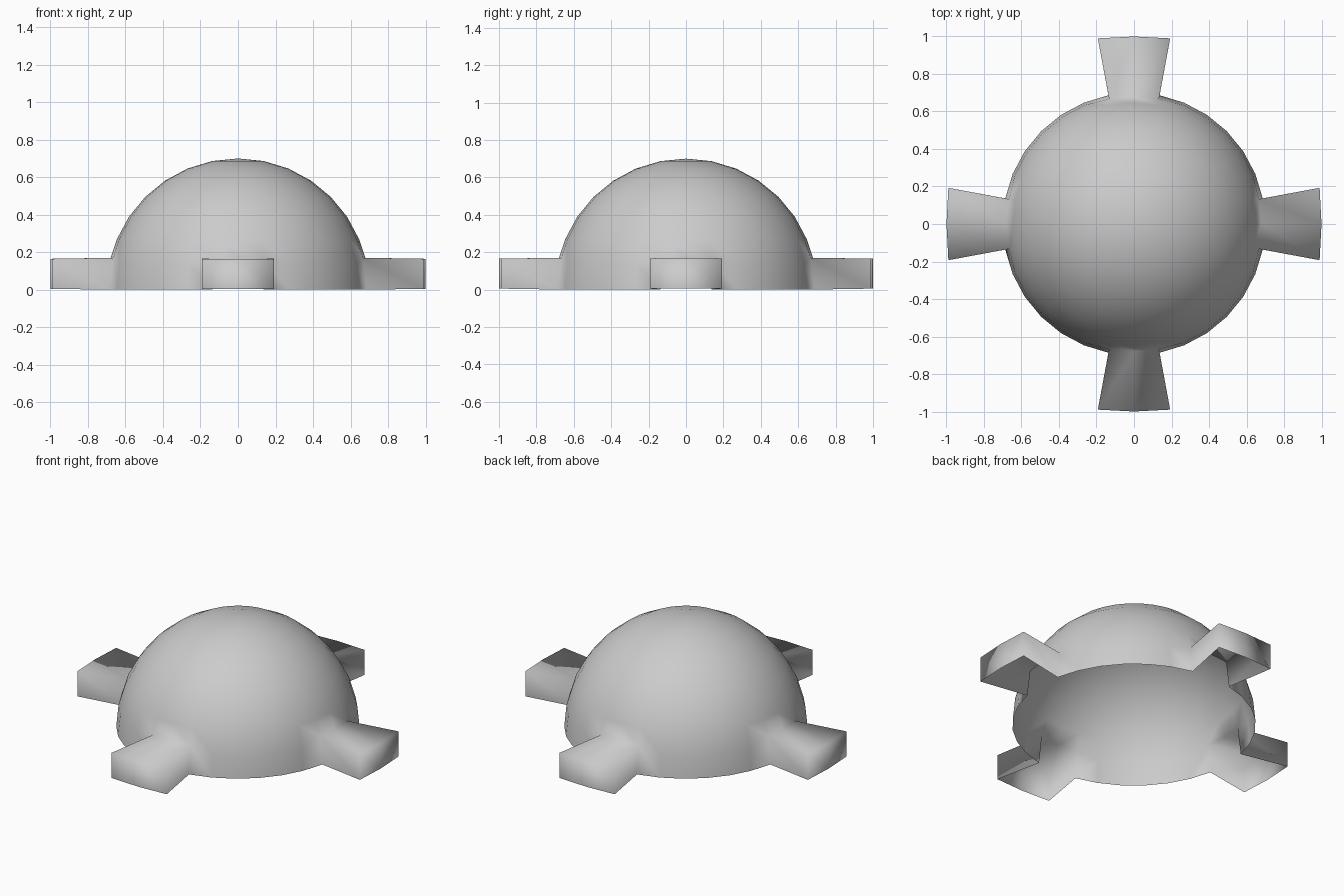
import bpy, bmesh, math
from mathutils import Vector

if "Cube" in bpy.data.objects:
    bpy.data.objects.remove(bpy.data.objects["Cube"])

R = 0.70
bm = bmesh.new()

# Open hemispherical shell
bmesh.ops.create_uvsphere(bm, u_segments=32, v_segments=16, radius=R)
bmesh.ops.delete(bm, geom=[v for v in bm.verts if v.co.z < -0.01], context='VERTS')

# Four flared feet, pulled out of the lowest ring of faces
for out in (Vector((1, 0, 0)), Vector((0, 1, 0)), Vector((-1, 0, 0)), Vector((0, -1, 0))):
    side = Vector((-out.y, out.x, 0))
    patch = [f for f in bm.faces
             if f.calc_center_median().z < 0.12
             and f.calc_center_median().dot(out) > 0.6
             and abs(f.calc_center_median().dot(side)) < 0.12]
    # raise the joint a little above the ring
    for v in {v for f in patch for v in f.verts}:
        if v.co.z > 0.05:
            ang = math.atan2(v.co.y, v.co.x)
            r = math.sqrt(R * R - 0.17 ** 2)
            v.co = Vector((r * math.cos(ang), r * math.sin(ang), 0.17))
    res = bmesh.ops.extrude_face_region(bm, geom=patch)
    # flatten and widen the outer end
    for v in [g for g in res['geom'] if isinstance(g, bmesh.types.BMVert)]:
        s = v.co.dot(side)
        w = 0.0 if abs(s) < 0.05 else math.copysign(0.193, s)
        top = v.co.z > 0.05
        v.co = out * (1.0 if w == 0 else 0.99) + side * w
        v.co.z = 0.165 if top else 0.005
    # leave the underside and the joint open
    extra = [f for f in patch if f.is_valid]
    extra += [f for f in bm.faces if f not in extra and all(v.co.z < 0.02 for v in f.verts)]
    bmesh.ops.delete(bm, geom=extra, context='FACES')

bmesh.ops.recalc_face_normals(bm, faces=bm.faces)
top_face = max(bm.faces, key=lambda f: f.calc_center_median().z)
if top_face.normal.z < 0:
    bmesh.ops.reverse_faces(bm, faces=bm.faces)
for f in bm.faces:
    f.smooth = True

mesh = bpy.data.meshes.new("dome_shell")
bm.to_mesh(mesh)
bm.free()
dome = bpy.data.objects.new("dome_shell", mesh)
bpy.context.collection.objects.link(dome)
